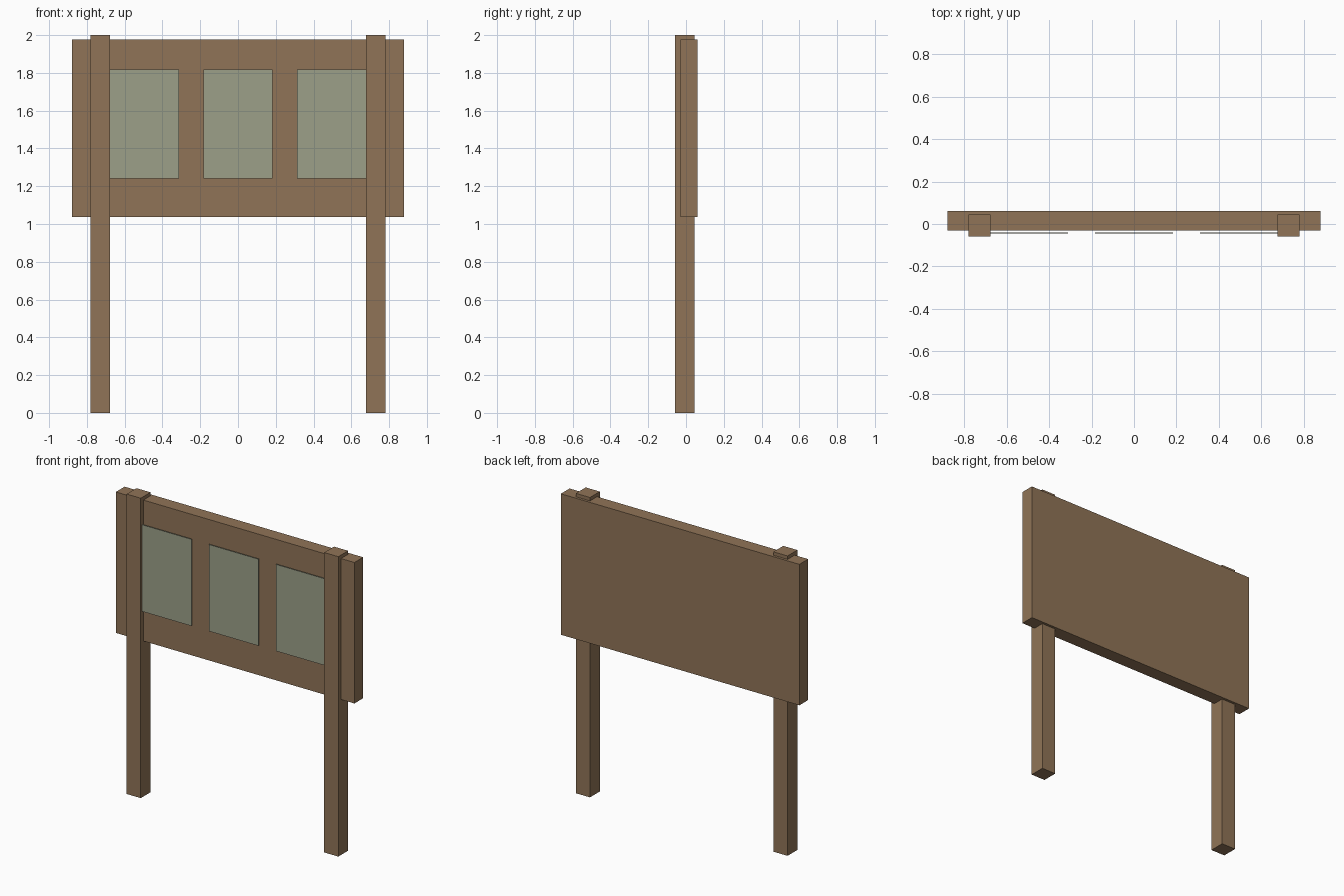
import bpy

if "Cube" in bpy.data.objects:
    bpy.data.objects.remove(bpy.data.objects["Cube"])


def material(name, rgb):
    m = bpy.data.materials.new(name)
    m.diffuse_color = (*rgb, 1.0)
    m.use_nodes = True
    m.node_tree.nodes["Principled BSDF"].inputs["Base Color"].default_value = m.diffuse_color
    return m


wood = material("brown wood", (0.28, 0.175, 0.096))
paper = material("pale green notice", (0.335, 0.352, 0.25))


def box(name, lo, hi, mat):
    """Axis-aligned box between two corners."""
    bpy.ops.mesh.primitive_cube_add(
        size=1, location=[(a + b) / 2 for a, b in zip(lo, hi)])
    ob = bpy.context.object
    ob.name = name
    ob.scale = [b - a for a, b in zip(lo, hi)]
    bpy.ops.object.transform_apply(location=False, rotation=False, scale=True)
    ob.data.materials.append(mat)
    return ob


# Board
box("board", (-0.88, -0.03, 1.037), (0.88, 0.062, 1.977), wood)

# Posts, let into the board and standing proud of its front
for side, x in (("left", -0.729), ("right", 0.729)):
    box(side + "_post", (x - 0.052, -0.058, 0), (x + 0.052, 0.045, 2), wood)

# Three thin notice panels just in front of the board
for side, x in (("left", -0.495), ("middle", 0), ("right", 0.495)):
    box(side + "_notice_panel", (x - 0.183, -0.046, 1.241),
        (x + 0.183, -0.04, 1.819), paper)
